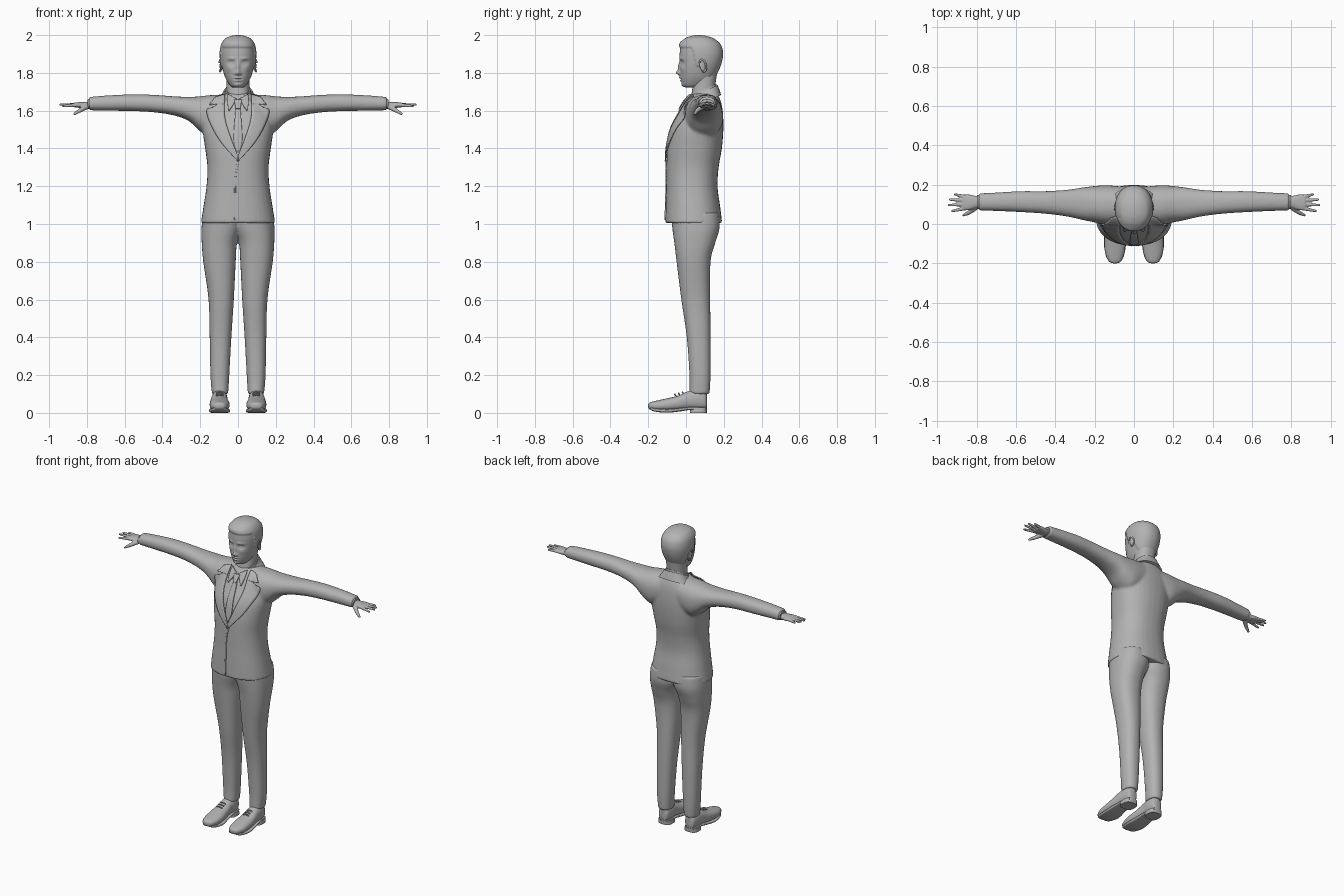
import bpy, bmesh, math
from mathutils import Vector, Matrix
from mathutils.bvhtree import BVHTree

if "Cube" in bpy.data.objects:
    bpy.data.objects.remove(bpy.data.objects["Cube"])

GREY = (0.45, 0.45, 0.45, 1)
mat = bpy.data.materials.new("plain grey")
mat.use_nodes = True
mat.diffuse_color = GREY
mat.node_tree.nodes["Principled BSDF"].inputs["Base Color"].default_value = GREY


def finish(name, bm, mirror=False, angle=45):
    """Turn a bmesh into a smooth shaded object, optionally mirrored in x."""
    bmesh.ops.recalc_face_normals(bm, faces=bm.faces)
    mesh = bpy.data.meshes.new(name)
    bm.to_mesh(mesh)
    bm.free()
    mesh.materials.append(mat)
    obj = bpy.data.objects.new(name, mesh)
    bpy.context.collection.objects.link(obj)
    bpy.ops.object.select_all(action='DESELECT')
    obj.select_set(True)
    bpy.context.view_layer.objects.active = obj
    bpy.ops.object.shade_smooth_by_angle(angle=math.radians(angle))
    if mirror:
        obj.modifiers.new("Mirror", 'MIRROR').use_mirror_merge = False
    return obj


def resample(rows, steps):
    """Catmull-Rom curve through rows of numbers."""
    out = []
    last = len(rows) - 1
    for i in range(last):
        quad = [rows[max(0, min(last, i + k))] for k in (-1, 0, 1, 2)]
        for s in range(steps):
            t = s / steps
            out.append([b + t * (c - a + t * (2*a - 5*b + 4*c - d + t * (3*b - a - 3*c + d))) / 2
                        for a, b, c, d in zip(*quad)])
    return out + [list(rows[-1])]


AXES = {'X': lambda t, a, b: Vector((t, a, b)),
        'Y': lambda t, a, b: Vector((a, t, b)),
        'Z': lambda t, a, b: Vector((a, b, t))}


def loft(bm, axis, rows, steps=5, sides=32, power=2.3, tweak=None):
    """Skin rounded sections; a row is position, then low and high on each cross axis."""
    rings = []
    for t, a0, a1, b0, b1 in resample(rows, steps):
        ring = []
        for k in range(sides):
            ang = math.tau * k / sides
            c, s = math.cos(ang), math.sin(ang)
            u = math.copysign(abs(c) ** (2 / power), c)
            v = math.copysign(abs(s) ** (2 / power), s)
            p = AXES[axis](t, (a0 + a1 + u * (a1 - a0)) / 2, (b0 + b1 + v * (b1 - b0)) / 2)
            ring.append(bm.verts.new(tweak(p) if tweak else p))
        rings.append(ring)
    for low, high in zip(rings, rings[1:]):
        for k in range(sides):
            n = (k + 1) % sides
            bm.faces.new((low[k], low[n], high[n], high[k]))
    bm.faces.new(rings[0])
    bm.faces.new(rings[-1])
    return bm


def upright(rows):
    """Rows of height, half width, front, back become centred sections."""
    return [(z, -w, w, f, b) for z, w, f, b in rows]


def flip(p):
    return Vector((-p.x, p.y, p.z))


def fuse(obj, voxel, smooth):
    mod = obj.modifiers.new("Fuse", 'REMESH')
    mod.mode, mod.voxel_size, mod.use_smooth_shade = 'VOXEL', voxel, True
    mod = obj.modifiers.new("Soften", 'SMOOTH')
    mod.factor, mod.iterations = 0.5, smooth


def tube(bm, start, end, r0, r1):
    """Tapered limb segment with a rounded tip."""
    start, end = Vector(start), Vector(end)
    turn = (end - start).to_track_quat('Z', 'Y').to_matrix().to_4x4()
    length = (end - start).length
    bmesh.ops.create_cone(bm, cap_ends=True, segments=12, radius1=r0, radius2=r1, depth=length,
                          matrix=Matrix.Translation((start + end) / 2) @ turn)
    bmesh.ops.create_uvsphere(bm, u_segments=12, v_segments=8, radius=r1, matrix=Matrix.Translation(end))


# Jacket: torso and sleeves fused into one skin
bm = loft(bmesh.new(), 'Z', upright([
    (1.005, .197, -.11, .192), (1.1, .182, -.108, .18), (1.2, .167, -.105, .167),
    (1.3, .162, -.104, .173), (1.4, .174, -.1, .19), (1.5, .187, -.08, .198),
    (1.58, .18, -.04, .196), (1.64, .15, -.005, .187), (1.69, .085, .03, .168)]))
sleeve = [(.06, .0, .19, 1.5, 1.685), (.14, -.005, .197, 1.46, 1.683), (.2, .008, .193, 1.49, 1.676),
          (.26, .02, .186, 1.545, 1.673), (.34, .038, .174, 1.575, 1.676), (.45, .052, .167, 1.592, 1.684),
          (.57, .06, .167, 1.598, 1.686), (.7, .066, .16, 1.6, 1.68), (.79, .068, .156, 1.602, 1.672)]
for side in (None, flip):
    loft(bm, 'X', sleeve, tweak=side)
jacket = finish("jacket", bm)
fuse(jacket, .008, 6)

# Trousers
leg = [(.1, .052, .138, .018, .125), (.2, .046, .146, .018, .13), (.4, .035, .15, .004, .131),
       (.6, .022, .156, -.025, .128), (.8, .012, .184, -.05, .13), (.9, .005, .192, -.062, .155),
       (.98, -.02, .193, -.073, .178), (1.06, -.02, .185, -.08, .175)]
bm = bmesh.new()
for side in (None, flip):
    loft(bm, 'Z', leg, tweak=side)
fuse(finish("trousers", bm), .008, 4)

# Shoes with sole, heel, laces and sock
bm = loft(bmesh.new(), 'Y', [
    (-.2, .088, .106, .03, .046), (-.19, .066, .128, .018, .056), (-.15, .049, .146, .01, .066),
    (-.1, .044, .15, .008, .077), (-.04, .05, .148, .012, .092), (.01, .056, .142, .016, .114),
    (.06, .056, .138, .016, .122), (.1, .064, .13, .016, .112), (.11, .078, .116, .025, .09)])
finish("shoes", bm, True)
bm = loft(bmesh.new(), 'Z', [(0, .052, .142, .02, .11), (.028, .054, .14, .02, .112)], 1, power=3)
finish("shoe_heels", bm, True)
bm = loft(bmesh.new(), 'Y', [
    (-.195, .08, .114, .024, .034), (-.17, .054, .14, .008, .026), (-.1, .041, .153, .001, .02),
    (-.03, .05, .149, .008, .026), (.03, .056, .14, .016, .032), (.108, .066, .128, .014, .032)], power=4)
finish("shoe_soles", bm, True)
bm = bmesh.new()
for y in (-.055, -.035, -.015):
    z = .1 + (y + .055) * .3
    tube(bm, (.078, y, z - .008), (.097, y - .004, z - .002), .004, .004)
    tube(bm, (.116, y, z - .008), (.097, y - .004, z - .002), .004, .004)
finish("shoe_laces", bm, True)
bm = loft(bmesh.new(), 'Z', [(.06, .06, .132, .02, .11), (.14, .06, .132, .025, .115)], 1)
finish("socks", bm, True)

# Head: lofted skull, then soft bumps for the features and a raised hair mass
BUMPS = [(0, 1.8, .011, .013, -.02), (0, 1.83, .009, .025, -.011), (.014, 1.796, .007, .007, -.007),
         (.036, 1.853, .018, .012, .012), (.036, 1.852, .011, .006, -.006), (.036, 1.876, .022, .007, -.005),
         (0, 1.774, .02, .005, -.007), (0, 1.767, .022, .0025, .004), (0, 1.759, .017, .005, -.007),
         (0, 1.735, .02, .01, -.006), (.045, 1.82, .015, .015, -.003)]


def step(lo, hi, v):
    t = max(0, min(1, (v - lo) / (hi - lo)))
    return t * t * (3 - 2 * t)


def sculpt(p):
    if p.y < .06:
        fade = 1 - step(.02, .06, p.y)
        for x, z, sx, sz, push in BUMPS:
            p.y += fade * push * math.exp(-((abs(p.x) - x) / sx) ** 2 - ((p.z - z) / sz) ** 2)
    hairline = 1.935 - .1 * step(.03, .06, p.y) - .08 * step(.09, .13, p.y)
    hair = step(hairline - .006, hairline + .006, p.z) * .006 * (1 - step(1.98, 2, p.z))
    out = Vector((p.x, p.y - .08, 0)).normalized()
    # swept fringe
    fringe = .007 * math.exp(-((p.x + .02) / .05) ** 2 - ((p.z - 1.96) / .016) ** 2) * (p.y < .03)
    return p + out * (hair + fringe)


bm = loft(bmesh.new(), 'Z', upright([
    (1.722, .025, .0, .06), (1.733, .042, -.017, .1), (1.76, .06, -.026, .135), (1.79, .073, -.03, .156),
    (1.83, .084, -.032, .175), (1.87, .09, -.033, .187), (1.91, .091, -.033, .19), (1.95, .084, -.026, .178),
    (1.98, .064, -.002, .146), (1.995, .036, .025, .11), (2, .008, .055, .08)]),
    steps=8, sides=112, power=2.2, tweak=sculpt)
finish("head", bm, angle=80)
bm = loft(bmesh.new(), 'Z', upright([(1.62, .075, .02, .165), (1.68, .062, .028, .158),
                                     (1.73, .06, .035, .155), (1.8, .062, .04, .165)]))
finish("neck", bm)

# Ears: rim and inner lobe
bm = bmesh.new()
tilt = Matrix.Translation((.09, .088, 1.838)) @ Matrix.Rotation(.2, 4, 'X') @ Matrix.Rotation(.25, 4, 'Z')
bmesh.ops.create_uvsphere(bm, u_segments=20, v_segments=12, radius=1,
                          matrix=tilt @ Matrix.Diagonal((.006, .016, .03, 1)))
for k in range(14):
    ends = [tilt @ Vector((.005, .017 * math.sin(a), .032 * math.cos(a)))
            for a in (k * .32 - 1, k * .32 - .68)]
    tube(bm, *ends, .005, .005)
finish("ears", bm, True)

# Hands: palm, fingers and thumb fused
bm = loft(bmesh.new(), 'X', [(.77, .085, .14, 1.612, 1.652), (.8, .082, .142, 1.611, 1.647),
                             (.84, .07, .15, 1.615, 1.645), (.87, .07, .148, 1.618, 1.642)])
for y0, y1, tip, z in ((.08, .066, .924, 1.624), (.1, .096, .94, 1.632),
                       (.12, .124, .935, 1.633), (.138, .15, .91, 1.63)):
    tube(bm, (.855, y0, 1.63), (tip, y1, z), .0105, .0065)
tube(bm, (.8, .088, 1.622), (.838, .058, 1.6), .015, .011)
tube(bm, (.838, .058, 1.6), (.866, .045, 1.583), .011, .007)
hands = finish("hands", bm)
fuse(hands, .004, 2)
hands.modifiers.new("Mirror", 'MIRROR')
bm = loft(bmesh.new(), 'X', [(.77, .076, .148, 1.608, 1.662), (.797, .076, .148, 1.608, 1.66)], 1)
finish("shirt_cuffs", bm, True)

# Collars: tilted rings about the neck
def lean(p):
    return Vector((p.x, p.y, p.z + .45 * (p.y - .09)))


bm = loft(bmesh.new(), 'Z', upright([(1.64, .115, .005, .186), (1.675, .088, .018, .176),
                                     (1.7, .074, .028, .168)]), tweak=lean)
finish("jacket_collar", bm)
bm = loft(bmesh.new(), 'Z', upright([(1.66, .074, .02, .165), (1.712, .066, .026, .16)]), 2, tweak=lean)
finish("shirt_collar", bm)

# Front details: thin panels laid over the jacket surface
skin = BVHTree.FromObject(jacket, bpy.context.evaluated_depsgraph_get())


def panel(name, inner, outer, lift, mirror=False, across=6):
    bm = bmesh.new()
    grid = []
    for a, b in zip(resample(inner, 8), resample(outer, 8)):
        row = []
        for k in range(across + 1):
            x, z = Vector(a).lerp(Vector(b), k / across)
            hit, normal, *_ = skin.ray_cast(Vector((x, -1, z)), Vector((0, 1, 0)))
            if hit is None:
                hit, normal, *_ = skin.find_nearest(Vector((x, 0, z)))
            row.append(bm.verts.new(hit + normal * lift))
        grid.append(row)
    for r0, r1 in zip(grid, grid[1:]):
        for k in range(across):
            bm.faces.new((r0[k], r0[k + 1], r1[k + 1], r1[k]))
    obj = finish(name, bm, mirror)
    mod = obj.modifiers.new("Thickness", 'SOLIDIFY')
    mod.thickness, mod.offset = .007, 0


panel("lapels", [(.07, 1.66), (.068, 1.56), (.035, 1.45), (-.005, 1.35)],
      [(.13, 1.615), (.165, 1.59), (.1, 1.45), (.0, 1.33)], .006, True)
panel("collar_leaves", [(.068, 1.68), (.07, 1.63)], [(.12, 1.665), (.15, 1.63)], .007, True)
panel("shirt_collar_points", [(.006, 1.655), (.02, 1.635), (.045, 1.595)],
      [(.05, 1.68), (.055, 1.65), (.05, 1.6)], .01, True)
panel("tie", [(-.012, 1.61), (-.018, 1.54), (-.022, 1.44), (-.004, 1.38)],
      [(.012, 1.61), (.018, 1.54), (.022, 1.44), (.004, 1.38)], .004)
panel("tie_knot", [(-.02, 1.65), (-.011, 1.605)], [(.02, 1.65), (.011, 1.605)], .012)
panel("front_edge", [(.0, 1.34), (-.018, 1.24), (-.02, 1.02)], [(.008, 1.34), (-.01, 1.24), (-.012, 1.02)], .001)
